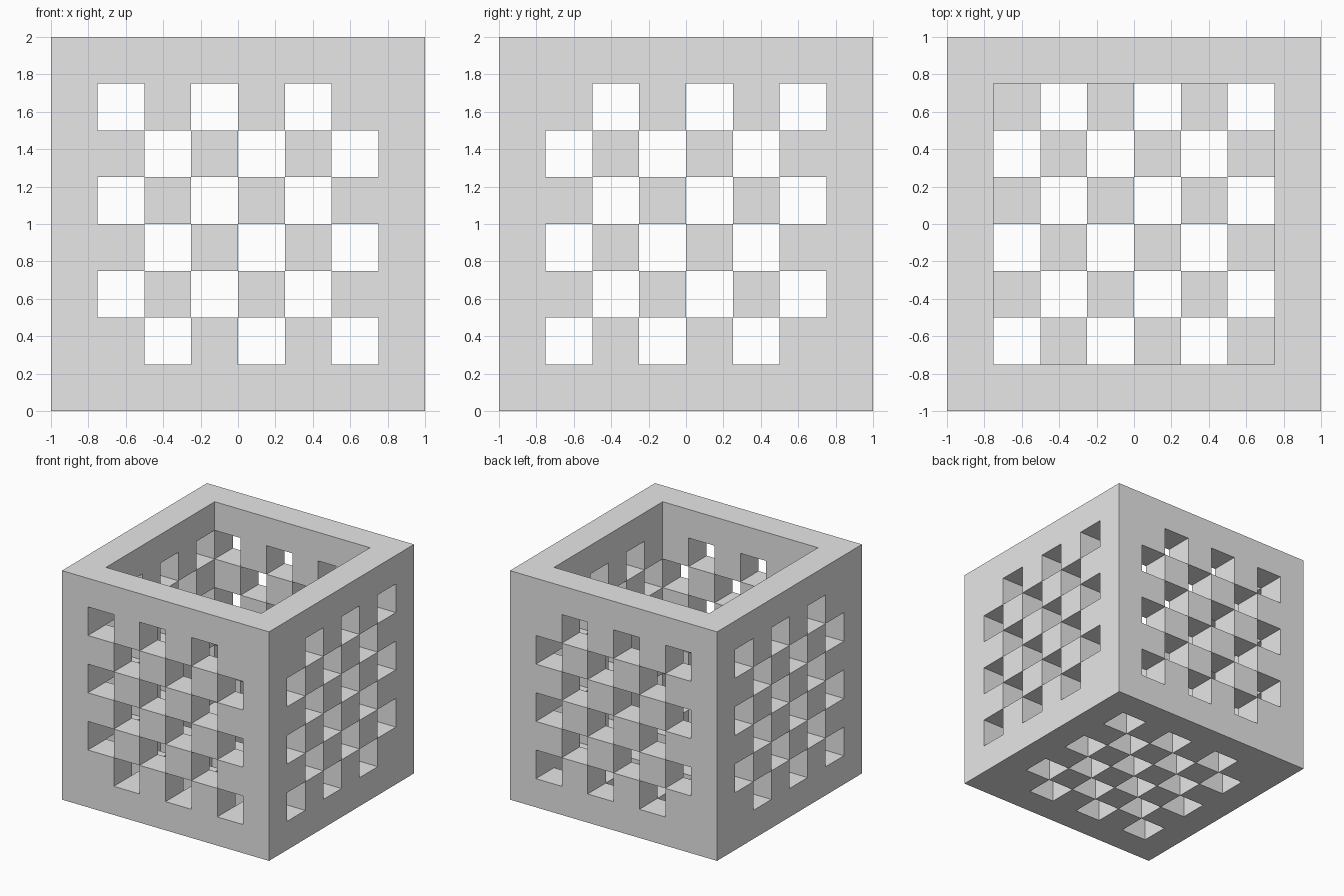
import bpy
import bmesh
from mathutils import Vector

if "Cube" in bpy.data.objects:
    bpy.data.objects.remove(bpy.data.objects["Cube"], do_unlink=True)

N = 8          # cells along each side
CELL = 2 / N   # cell size, also the wall thickness
LAST = N - 1

grey = bpy.data.materials.new("plain grey")
grey.use_nodes = True
grey.diffuse_color = (0.8, 0.8, 0.8, 1)
grey.node_tree.nodes["Principled BSDF"].inputs["Base Color"].default_value = (0.8, 0.8, 0.8, 1)


def solid(c):
    """True where the open box has material: rims are solid, panels are chequered."""
    i, j, k = c
    if min(c) < 0 or max(c) > LAST:
        return False
    on_x, on_y, floor = i in (0, LAST), j in (0, LAST), k == 0
    if on_x + on_y + (k in (0, LAST)) >= 2:
        return True                    # solid frame along the box edges
    if floor:
        return (i + j) % 2 == 1        # floor panel
    if on_y:
        return (i + k) % 2 == 0        # front and back panels
    if on_x:
        return (j + k) % 2 == 1        # side panels
    return False                       # hollow inside, open top


# Lattice box: only the exposed cell faces are made
bm = bmesh.new()
origin = Vector((-1, -1, 0))
for cell in [(i, j, k) for i in range(N) for j in range(N) for k in range(N)]:
    if not solid(cell):
        continue
    for axis in range(3):
        for sign in (-1, 1):
            step = Vector((0, 0, 0))
            step[axis] = sign
            if solid(tuple(int(v) for v in Vector(cell) + step)):
                continue
            u, v = Vector((0, 0, 0)), Vector((0, 0, 0))
            u[(axis + 1) % 3] = 0.5
            v[(axis + 2) % 3] = 0.5 * sign
            mid = Vector(cell) + Vector((0.5, 0.5, 0.5)) + step / 2
            ring = (mid - u - v, mid + u - v, mid + u + v, mid - u + v)
            bm.faces.new([bm.verts.new(origin + p * CELL) for p in ring])
bmesh.ops.remove_doubles(bm, verts=bm.verts, dist=CELL / 100)

mesh = bpy.data.meshes.new("lattice_box")
bm.to_mesh(mesh)
bm.free()
mesh.materials.append(grey)
box = bpy.data.objects.new("lattice_box", mesh)
bpy.context.collection.objects.link(box)
